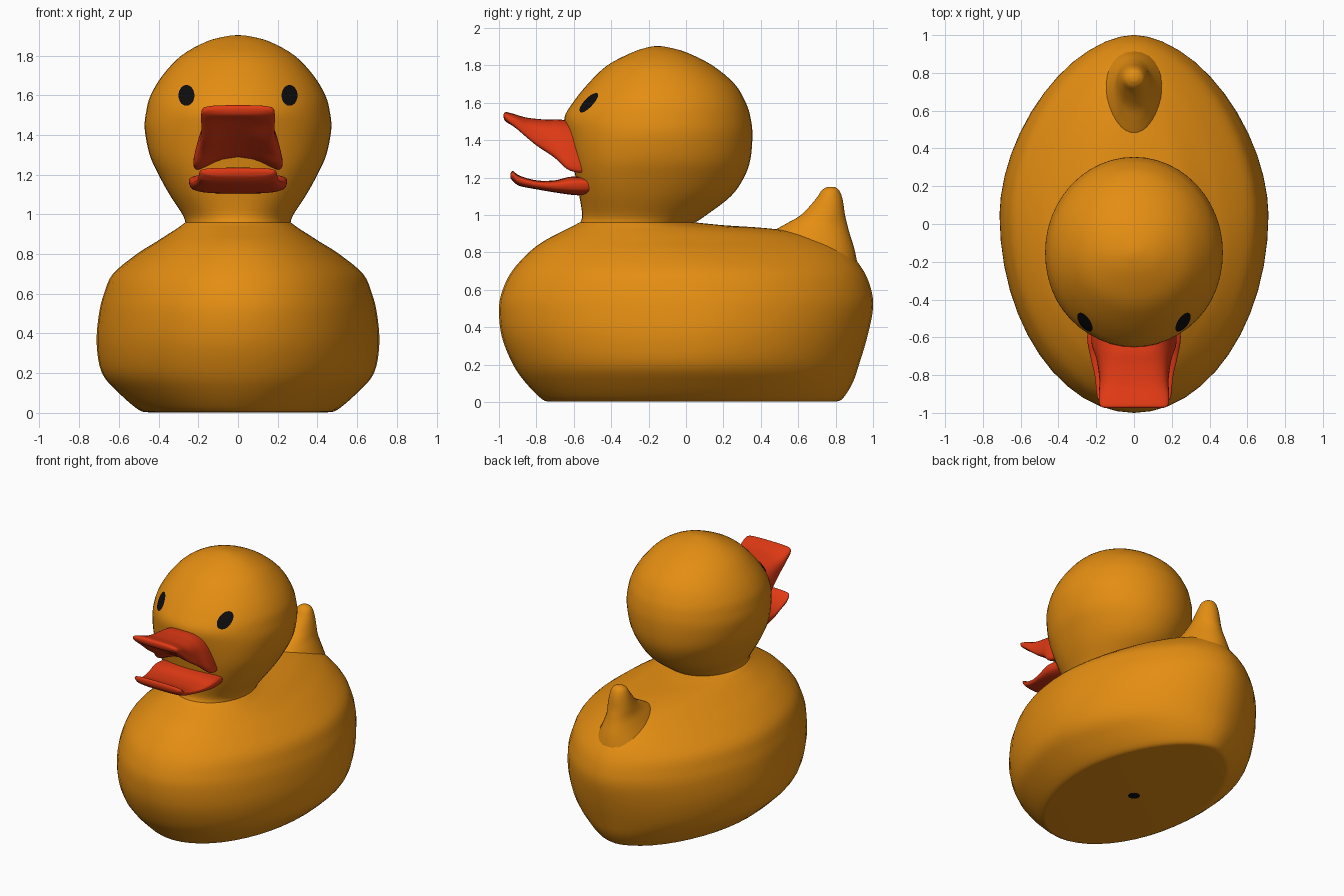
import bpy, bmesh, math
from mathutils import Vector
from mathutils.bvhtree import BVHTree

if "Cube" in bpy.data.objects:
    bpy.data.objects.remove(bpy.data.objects["Cube"], do_unlink=True)


def material(name, rgb):
    mat = bpy.data.materials.new(name)
    mat.use_nodes = True
    mat.diffuse_color = (*rgb, 1)
    bsdf = next(n for n in mat.node_tree.nodes if n.type == "BSDF_PRINCIPLED")
    bsdf.inputs["Base Color"].default_value = (*rgb, 1)
    return mat


GOLD = material("golden yellow", (0.78, 0.27, 0.006))
RED = material("orange red", (0.75, 0.042, 0.007))
BLACK = material("black", (0.004, 0.004, 0.004))


def make_object(name, bm, mat, angle=50):
    mesh = bpy.data.meshes.new(name)
    bm.to_mesh(mesh)
    bm.free()
    mesh.materials.append(mat)
    obj = bpy.data.objects.new(name, mesh)
    bpy.context.collection.objects.link(obj)
    bpy.ops.object.select_all(action="DESELECT")
    obj.select_set(True)
    bpy.context.view_layer.objects.active = obj
    bpy.ops.object.shade_smooth_by_angle(angle=math.radians(angle))
    return obj


def smooth_stations(stations, steps):
    """Catmull-Rom interpolation of every column between stations."""
    pts = [stations[0], *stations, stations[-1]]
    out = []
    for i in range(1, len(pts) - 2):
        for k in range(steps):
            t = k / steps
            out.append([0.5 * (2 * b + (c - a) * t + (2 * a - 5 * b + 4 * c - d) * t ** 2
                               + (3 * b - a - 3 * c + d) * t ** 3)
                        for a, b, c, d in zip(*pts[i - 1:i + 3])])
    return out + [list(stations[-1])]


def loft(name, stations, section, mat, steps=4, segments=48):
    bm = bmesh.new()
    rings = []
    for s in smooth_stations(stations, steps):
        rings.append([bm.verts.new(section(s, math.tau * i / segments))
                      for i in range(segments)])
    for a, b in zip(rings, rings[1:]):
        for i in range(segments):
            j = (i + 1) % segments
            bm.faces.new((a[i], a[j], b[j], b[i]))
    bm.faces.new(rings[0])
    bm.faces.new(rings[-1])
    bmesh.ops.recalc_face_normals(bm, faces=bm.faces)
    return make_object(name, bm, mat)


def power(v, p):
    return math.copysign(abs(v) ** p, v)


def level_section(s, a):
    """Horizontal oval: z, front y, widest y, back y, half width, front and back power."""
    z, front, mid, back, half, p_front, p_back = s
    p = p_back if math.sin(a) > 0 else p_front
    reach = back - mid if math.sin(a) > 0 else mid - front
    return half * power(math.cos(a), p), mid + reach * power(math.sin(a), p), z


def bill_section(s, a):
    """Slanted rounded box: top y z, bottom y z, top and bottom half width, hollow."""
    yt, zt, yb, zb, wt, wb, hollow = s
    c, v = power(math.cos(a), 0.6), power(math.sin(a), 0.6)
    t = (v + 1) / 2
    lift = hollow * (1 - c * c) * max(0, -v)
    return c * (wb + (wt - wb) * t), yb + (yt - yb) * t, zb + (zt - zb) * t + lift


# Body, from flat base up to the neck
body = [
    (0.003, -0.73, 0.03, 0.79, 0.45), (0.015, -0.77, 0.03, 0.835, 0.50),
    (0.1, -0.855, 0.03, 0.89, 0.60), (0.2, -0.925, 0.04, 0.925, 0.685),
    (0.35, -0.985, 0.05, 0.97, 0.712), (0.5, -1.0, 0.05, 1.0, 0.70),
    (0.6, -0.98, 0.04, 0.99, 0.675), (0.7, -0.93, 0.02, 0.95, 0.63),
    (0.8, -0.84, -0.06, 0.87, 0.51), (0.86, -0.76, -0.14, 0.77, 0.415),
    (0.905, -0.675, -0.2, 0.62, 0.345), (0.93, -0.625, -0.24, 0.42, 0.305),
    (0.945, -0.595, -0.25, 0.2, 0.285), (0.96, -0.57, -0.26, 0.05, 0.265),
]
loft("body", [(*s, 1, 1.12) for s in body], level_section, GOLD)

# Head, from the neck to the crown
head_rings = [
    (0.96, -0.565, -0.26, 0.05, 0.265, 1), (1.0, -0.555, -0.24, 0.11, 0.28, 0.95),
    (1.1, -0.57, -0.2, 0.24, 0.345, 0.85), (1.2, -0.59, -0.17, 0.31, 0.40, 0.82),
    (1.3, -0.61, -0.15, 0.345, 0.445, 0.85), (1.43, -0.64, -0.15, 0.355, 0.47, 0.95),
    (1.52, -0.65, -0.15, 0.345, 0.462, 1), (1.6, -0.605, -0.15, 0.32, 0.44, 1),
    (1.7, -0.525, -0.15, 0.26, 0.38, 1), (1.8, -0.42, -0.15, 0.14, 0.285, 1),
    (1.87, -0.285, -0.15, 0, 0.16, 1), (1.897, -0.2, -0.15, -0.1, 0.06, 1),
    (1.903, -0.155, -0.15, -0.145, 0.005, 1),
]
head = loft("head", [(*s, 1) for s in head_rings], level_section, GOLD)

# Upturned tail
tail = [
    (0.65, 0.3, 0.6, 0.93, 0.27), (0.8, 0.36, 0.64, 0.905, 0.18),
    (0.9, 0.45, 0.68, 0.875, 0.125), (0.95, 0.53, 0.72, 0.862, 0.1),
    (1.0, 0.615, 0.75, 0.85, 0.088), (1.08, 0.69, 0.765, 0.838, 0.07),
    (1.13, 0.725, 0.77, 0.82, 0.05), (1.15, 0.755, 0.775, 0.795, 0.02),
]
loft("tail", [(*s, 1, 1) for s in tail], level_section, GOLD, segments=32)

# Open bill: raised upper half and shallow lower half
loft("upper_bill", [
    (-0.56, 1.49, -0.48, 1.16, 0.15, 0.24, 0.12), (-0.67, 1.51, -0.61, 1.17, 0.165, 0.255, 0.12),
    (-0.75, 1.51, -0.70, 1.265, 0.17, 0.215, 0.07), (-0.85, 1.52, -0.80, 1.345, 0.175, 0.19, 0.05),
    (-0.92, 1.54, -0.90, 1.44, 0.185, 0.187, 0.03), (-0.962, 1.55, -0.96, 1.495, 0.18, 0.18, 0),
    (-0.975, 1.54, -0.975, 1.52, 0.15, 0.15, 0),
], bill_section, RED)
loft("lower_bill", [
    (-0.48, 1.2, -0.48, 1.11, 0.24, 0.22, 0), (-0.61, 1.205, -0.58, 1.105, 0.257, 0.235, 0),
    (-0.70, 1.185, -0.70, 1.12, 0.24, 0.22, 0), (-0.80, 1.185, -0.80, 1.137, 0.215, 0.2, 0),
    (-0.89, 1.21, -0.89, 1.155, 0.205, 0.19, 0), (-0.925, 1.235, -0.925, 1.18, 0.2, 0.18, 0),
    (-0.937, 1.225, -0.937, 1.195, 0.18, 0.165, 0),
], bill_section, RED)


def oval(rx, ry, place, rings=4, segments=20):
    """Flat oval of concentric rings, each point set by place(u, v)."""
    bm = bmesh.new()
    center = bm.verts.new(place(0, 0))
    last = None
    for r in range(1, rings + 1):
        ring = [bm.verts.new(place(rx * r / rings * math.cos(math.tau * i / segments),
                                   ry * r / rings * math.sin(math.tau * i / segments)))
                for i in range(segments)]
        for i in range(segments):
            j = (i + 1) % segments
            bm.faces.new((last[i], ring[i], ring[j], last[j]) if last
                         else (center, ring[i], ring[j]))
        last = ring
    return bm


# Painted eyes that follow the head surface
head_tree = BVHTree.FromPolygons([v.co for v in head.data.vertices],
                                 [p.vertices for p in head.data.polygons])
for side, label in ((1, "left_eye"), (-1, "right_eye")):
    def on_head(u, v):
        hit, normal, _, _ = head_tree.ray_cast(
            Vector((side * 0.257 + u, -2, 1.597 + v)), Vector((0, 1, 0)))
        return hit + normal * 0.005
    make_object(label, oval(0.04, 0.052, on_head), BLACK)

# Dark air hole under the base
hole = oval(0.04, 0.04, lambda u, v: (u, v, 0))
bmesh.ops.reverse_faces(hole, faces=hole.faces)
make_object("air_hole", hole, BLACK)
